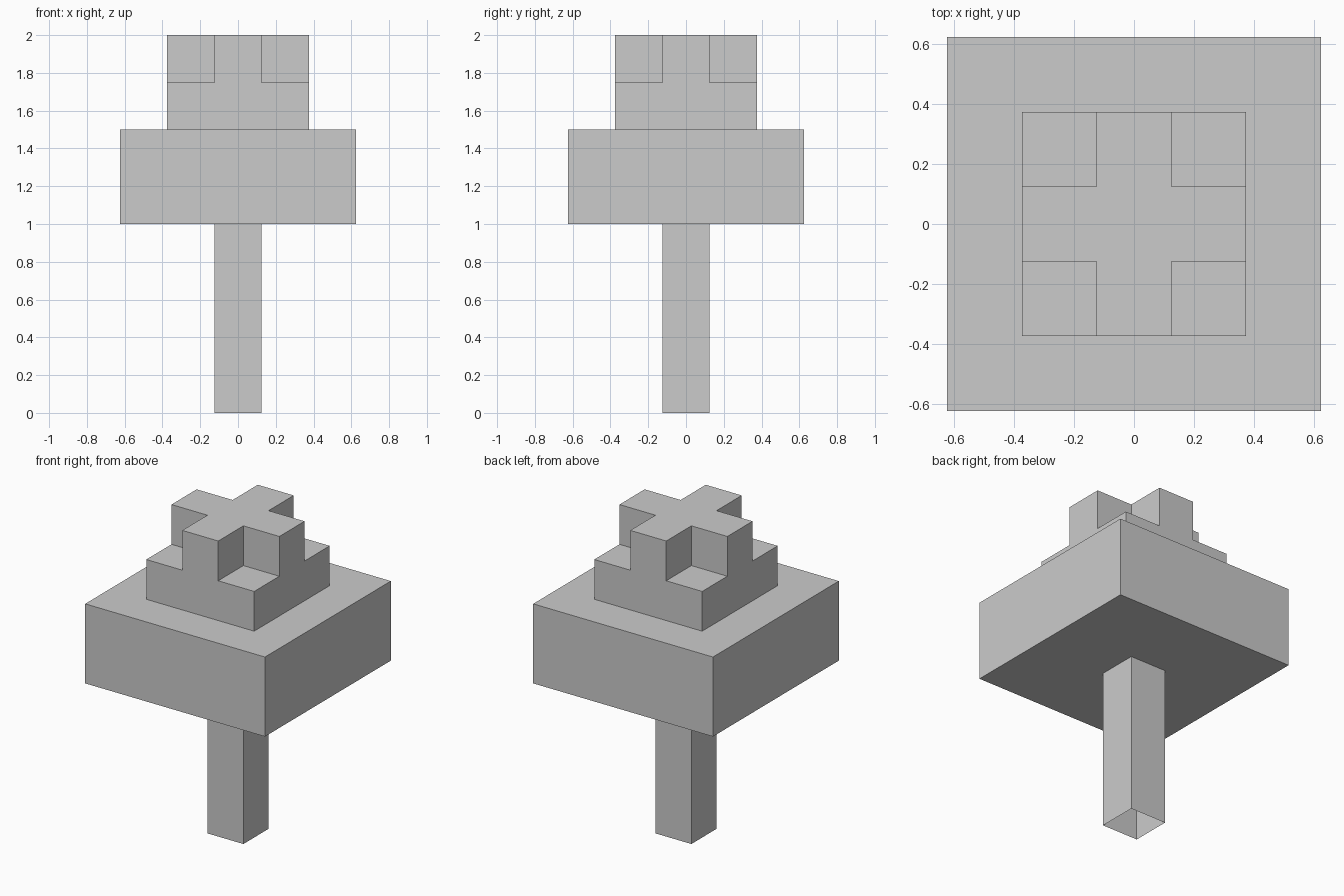
import bpy
import bmesh

if "Cube" in bpy.data.objects:
    bpy.data.objects.remove(bpy.data.objects["Cube"])

UNIT = 0.25  # one block


def prism(name, outline, z0, z1, bottom=False, top=True):
    """Straight prism from a counter-clockwise outline, with optional end caps."""
    bm = bmesh.new()
    low = [bm.verts.new((x, y, z0)) for x, y in outline]
    high = [bm.verts.new((x, y, z1)) for x, y in outline]
    n = len(outline)
    for i in range(n):
        j = (i + 1) % n
        bm.faces.new((low[i], low[j], high[j], high[i]))
    if top:
        bm.faces.new(high)
    if bottom:
        bm.faces.new(low[::-1])
    mesh = bpy.data.meshes.new(name)
    bm.to_mesh(mesh)
    bm.free()
    obj = bpy.data.objects.new(name, mesh)
    bpy.context.collection.objects.link(obj)
    return obj


def square(blocks):
    h = blocks * UNIT / 2
    return [(-h, -h), (h, -h), (h, h), (-h, h)]


# Plus-shaped outline: one notched corner turned four times
a, b = UNIT / 2, UNIT * 1.5
plus = []
corner = [(a, -b), (a, -a), (b, -a)]
for _ in range(4):
    plus += corner
    corner = [(-y, x) for x, y in corner]

# Trunk: hollow, open underneath
prism("trunk", square(1), 0.0, 1.0, top=False)

# Foliage: wide slab, smaller slab, plus-shaped crown
prism("lower_foliage", square(5), 1.0, 1.5, bottom=True)
prism("middle_foliage", square(3), 1.5, 1.75)
prism("top_foliage", plus, 1.75, 2.0)
